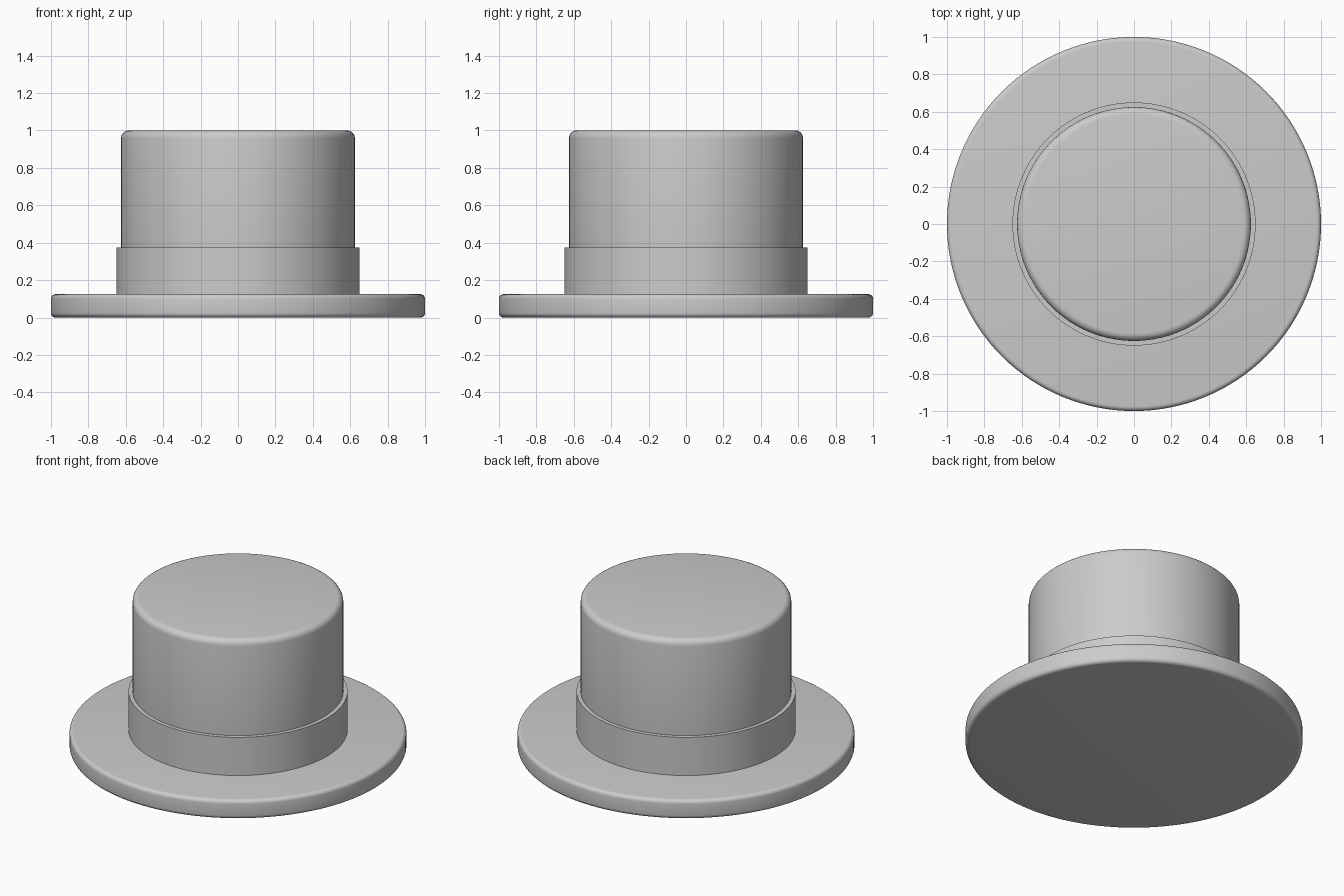
import bpy
import math

default = bpy.data.objects.get("Cube")
if default:
    bpy.data.objects.remove(default, do_unlink=True)

# Single felt colour
felt = bpy.data.materials.new("grey_felt")
felt.use_nodes = True
GREY = (0.6, 0.6, 0.6, 1.0)
felt.diffuse_color = GREY
felt.node_tree.nodes["Principled BSDF"].inputs["Base Color"].default_value = GREY


def disc(name, radius, bottom, top, bevel=0.0):
    """Upright cylinder, optionally with rounded rims."""
    bpy.ops.mesh.primitive_cylinder_add(
        vertices=128, radius=radius, depth=top - bottom,
        location=(0, 0, (bottom + top) / 2))
    obj = bpy.context.object
    obj.name = name
    obj.data.materials.append(felt)
    if bevel:
        mod = obj.modifiers.new("rounded_rim", "BEVEL")
        mod.width = bevel
        mod.segments = 5
        mod.limit_method = "ANGLE"
        mod.angle_limit = math.radians(40)
        bpy.ops.object.modifier_apply(modifier=mod.name)
    bpy.ops.object.shade_smooth_by_angle(angle=math.radians(35))
    return obj


# Flat brim, tall crown and the band around its foot
disc("brim", 1.0, 0.0, 0.125, 0.025)
disc("crown", 0.625, 0.1, 1.0, 0.04)
disc("hat_band", 0.65, 0.1, 0.375)
